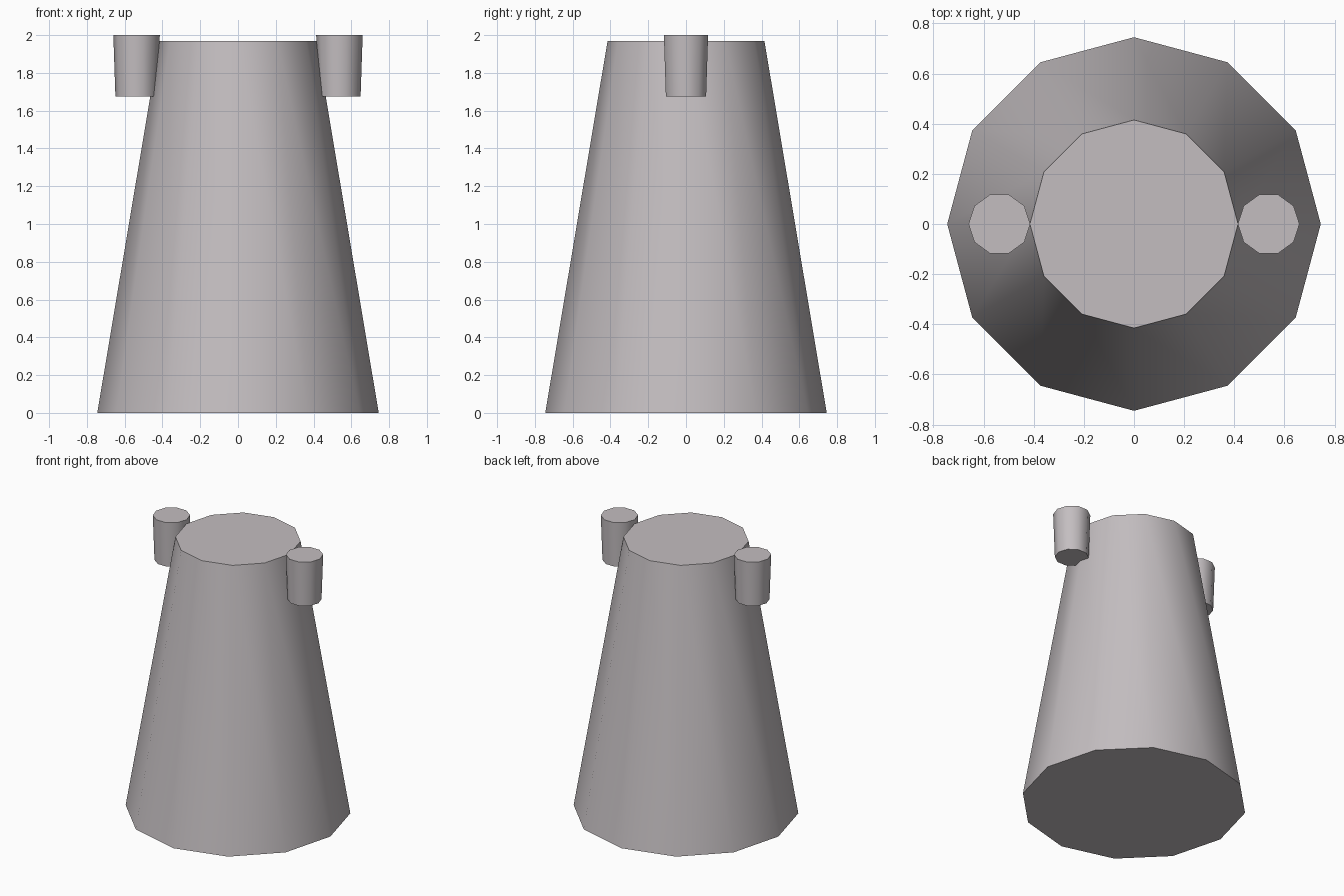
import bpy
import math

cube = bpy.data.objects.get("Cube")
if cube:
    bpy.data.objects.remove(cube, do_unlink=True)

# Single warm grey finish
grey = bpy.data.materials.new("warm_grey")
grey.use_nodes = True
colour = (0.55, 0.515, 0.53, 1)
grey.diffuse_color = colour
grey.node_tree.nodes["Principled BSDF"].inputs["Base Color"].default_value = colour


def tapered(name, sides, r_bottom, r_top, z_bottom, z_top, x=0):
    """Capped cone frustum with a corner on the x axis and smooth sides."""
    bpy.ops.mesh.primitive_cone_add(
        vertices=sides, radius1=r_bottom, radius2=r_top,
        depth=z_top - z_bottom, location=(x, 0, (z_bottom + z_top) / 2),
        rotation=(0, 0, math.pi / 2))
    obj = bpy.context.object
    obj.name = name
    obj.data.materials.append(grey)
    bpy.ops.object.shade_smooth_by_angle(angle=math.radians(45))
    return obj


# Main tower
tapered("tower_body", 12, 0.745, 0.415, 0, 1.97)

# Small tapered pegs on both sides of the top
for side, sign in (("left", 1), ("right", -1)):
    tapered(side + "_peg", 10, 0.112, 0.123, 1.675, 2, sign * 0.537)
